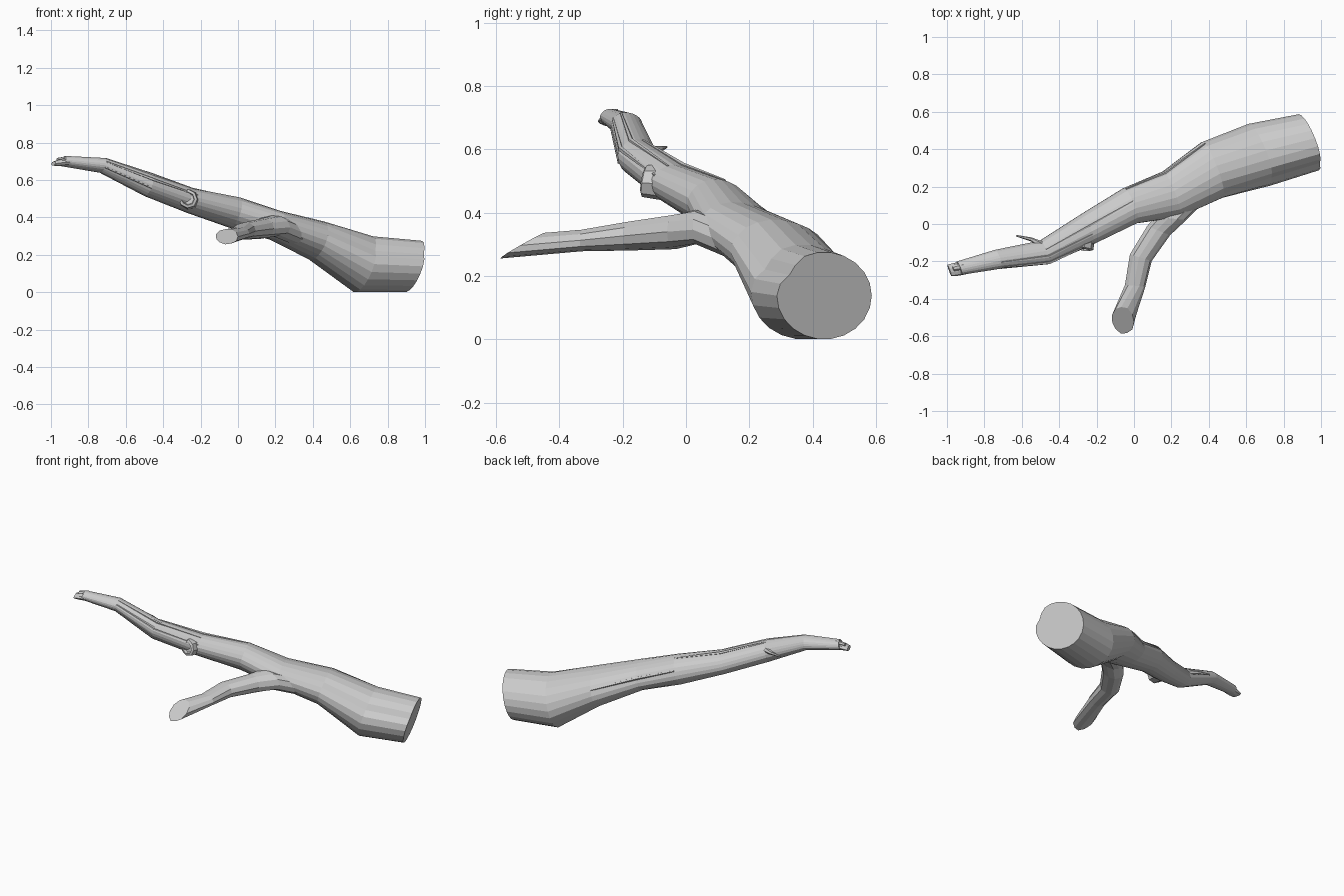
import bpy, bmesh, math, random
from mathutils import Vector

random.seed(4)


def tube(name, rings, sides, shape=None):
    """Loft rings of (centre, half-width, half-height, side axis, up axis), capped and flat shaded."""
    bm = bmesh.new()
    loops = []
    for i, (c, a, b, A, B) in enumerate(rings):
        loop = []
        for k in range(sides):
            t = 2 * math.pi * k / sides
            f = shape(i, k, t) if shape else 1
            loop.append(bm.verts.new(Vector(c) + f * (a * math.cos(t) * Vector(A) + b * math.sin(t) * Vector(B))))
        loops.append(loop)
    for p, q in zip(loops, loops[1:]):
        for k in range(sides):
            n = (k + 1) % sides
            bm.faces.new((p[k], p[n], q[n], q[k]))
    bm.faces.new(loops[0])
    bm.faces.new(loops[-1])
    bmesh.ops.recalc_face_normals(bm, faces=bm.faces)
    me = bpy.data.meshes.new(name)
    bm.to_mesh(me)
    bm.free()
    ob = bpy.data.objects.new(name, me)
    bpy.context.collection.objects.link(ob)
    return ob


# Main limb: every ring lies square to the overall lean of the branch
MA, MB = (-0.36, 1, 0), (0.3, 0, 1)
SIDES = 22
bark = [random.uniform(0.95, 1.0) for _ in range(SIDES)]


def limb_shape(i, k, t):
    dent = 0.13 * math.exp(-((math.degrees(t) - 144) / 17) ** 2) if i < 2 else 0
    return (1 if i < 2 else bark[k]) - dent


limb = [
    ((0.935, 0.437, 0.138), 0.150, 0.138),
    ((0.67, 0.37, 0.150), 0.165, 0.150),
    ((0.42, 0.29, 0.276), 0.155, 0.104),
    ((0.20, 0.16, 0.357), 0.127, 0.078),
    ((-0.02, 0.098, 0.426), 0.098, 0.082),
    ((-0.25, -0.028, 0.488), 0.085, 0.065),
    ((-0.48, -0.152, 0.573), 0.065, 0.060),
    ((-0.725, -0.188, 0.678), 0.052, 0.040),
    ((-0.935, -0.236, 0.701), 0.037, 0.028),
]
tube("main_limb", [(*r, MA, MB) for r in limb], SIDES, limb_shape)

# Splintered end of the limb
tube("broken_tip", [((-0.91, -0.235, 0.694), 0.034, 0.021, MA, MB),
                    ((-0.955, -0.243, 0.692), 0.034, 0.019, MA, MB),
                    ((-0.987, -0.248, 0.688), 0.030, 0.011, MA, MB)], 10)
tube("tip_splinter", [((-0.91, -0.225, 0.718), 0.018, 0.011, MA, MB),
                      ((-0.967, -0.238, 0.710), 0.013, 0.009, MA, MB)], 6)

# Side branch with a swollen collar and a slanting cut at its end
Z = (0, 0, 1)
side = [
    ((0.30, 0.13, 0.315), 0.110, 0.060, (1, 0.2, -0.2), Z),
    ((0.195, 0.03, 0.355), 0.085, 0.058, (1, -0.1, -0.1), Z),
    ((0.130, -0.035, 0.340), 0.063, 0.057, (1, -0.4, 0), Z),
    ((0.035, -0.18, 0.327), 0.060, 0.048, (1, -0.3, 0), Z),
    ((0.005, -0.33, 0.313), 0.056, 0.036, (1, -0.1, 0), Z),
    ((-0.060, -0.515, 0.297), 0.060, 0.043, (1, -0.15, 0), (0, 1.75, 1)),
]
ridge = [random.uniform(0.93, 1.02) for _ in range(11)]
tube("side_branch", side, 11, lambda i, k, t: ridge[k])

# Cut knot on the front: raised rim with a shallow recess
KA = (1, -0.15, -0.1)
knot = [((-0.262, -0.05, 0.495), 0.058), ((-0.268, -0.132, 0.500), 0.050),
        ((-0.268, -0.138, 0.500), 0.035), ((-0.267, -0.122, 0.500), 0.031)]
tube("knot", [(c, r, r, KA, (0.05, 0.15, 1)) for c, r in knot], 8)

# Small twig on the back
TA = (0.3, 1, 0)
tube("twig", [((-0.49, -0.115, 0.595), 0.020, 0.018, TA, Z),
              ((-0.55, -0.082, 0.602), 0.010, 0.010, TA, Z),
              ((-0.63, -0.062, 0.608), 0.004, 0.004, TA, Z)], 6)

# Raised bark strips running along the limb: (angle in degrees, first ring, last ring)
for n, (deg, lo, hi) in enumerate([(150, 5, 7), (75, 4, 6), (20, 2, 4), (110, 5, 7), (195, 6, 7)]):
    t = math.radians(deg)
    pts = []
    for j, (c, a, b) in enumerate(limb[lo:hi + 1]):
        p = Vector(c) + 0.96 * (a * math.cos(t) * Vector(MA) + b * math.sin(t) * Vector(MB))
        r = 0.004 if j in (0, hi - lo) else 0.009
        pts.append((p, r, r, MA, MB))
    tube(f"bark_strip_{n + 1}", pts, 5)
